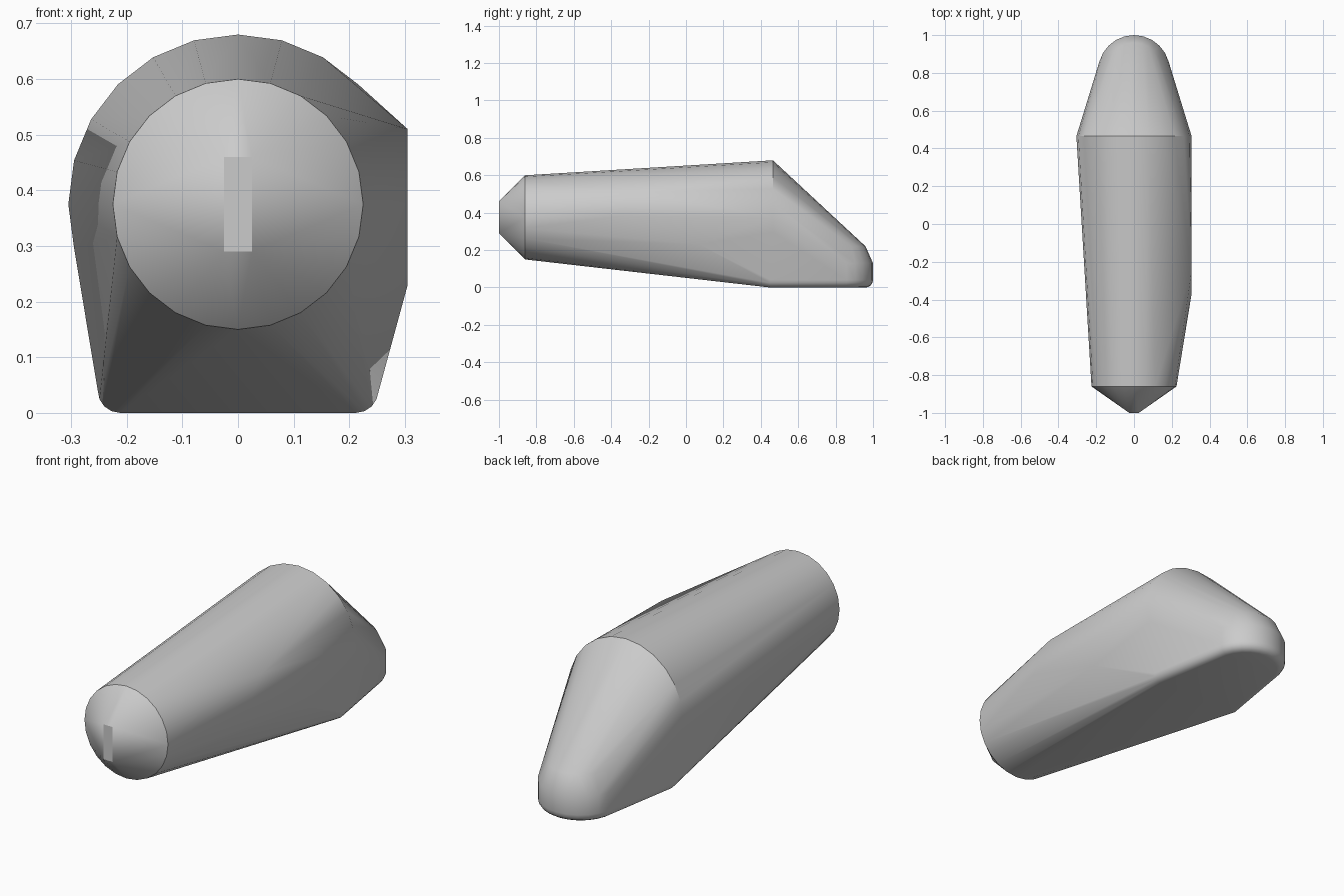
import bpy, bmesh
from math import sin, cos, pi, radians

cube = bpy.data.objects.get("Cube")
if cube:
    bpy.data.objects.remove(cube, do_unlink=True)

grey = bpy.data.materials.new("plain grey")
grey.use_nodes = True
colour = (0.6, 0.6, 0.6, 1)
grey.diffuse_color = colour
grey.node_tree.nodes["Principled BSDF"].inputs["Base Color"].default_value = colour

AXIS_Z = 0.375


def ring(y, r, sides=24):
    """Upright circle across the body."""
    return [(r * sin(2 * pi * i / sides), y, AXIS_Z + r * cos(2 * pi * i / sides))
            for i in range(sides)]


def toe_arc(r, z, steps=12):
    """Half circle around the rounded toe, seen from above."""
    return [(r * cos(pi * i / steps), 0.81 + r * sin(pi * i / steps), z)
            for i in range(steps + 1)]


# Main barrel: small front circle and large rear circle
points = ring(-0.86, 0.225) + ring(0.465, 0.305)

# Nose ends in a narrow upright bar
points += [(x, -1, z) for x in (-0.025, 0.025) for z in (0.29, 0.46)]

# Toe: vertical wall with a chamfer above and a rounded rim below
points += toe_arc(0.15, 0.22) + toe_arc(0.19, 0.13)
for i in range(5):
    a = pi / 2 * i / 4
    inset, z = 0.04 * (1 - cos(a)), 0.04 * (1 - sin(a))
    points += toe_arc(0.19 - inset, z)
    # Heel corners of the sole
    points += [(side * (0.252 - inset), 0.45, z) for side in (-1, 1)]

# Flat panel on the left flank
points += [(0.305, -0.25, 0.51), (0.305, -0.37, 0.38), (0.305, 0.07, 0.23)]

# Stretch one convex skin over all the sections
bm = bmesh.new()
for p in points:
    bm.verts.new(p)
bmesh.ops.remove_doubles(bm, verts=bm.verts, dist=0.0005)
bmesh.ops.convex_hull(bm, input=bm.verts[:])
bmesh.ops.delete(bm, geom=[v for v in bm.verts if not v.link_faces], context='VERTS')
bmesh.ops.dissolve_limit(bm, angle_limit=radians(0.5), verts=bm.verts, edges=bm.edges)
bmesh.ops.recalc_face_normals(bm, faces=bm.faces)

mesh = bpy.data.meshes.new("body_shell")
bm.to_mesh(mesh)
bm.free()
mesh.materials.append(grey)
body = bpy.data.objects.new("body_shell", mesh)
bpy.context.collection.objects.link(body)
bpy.ops.object.select_all(action='DESELECT')
body.select_set(True)
bpy.context.view_layer.objects.active = body
bpy.ops.object.shade_smooth_by_angle(angle=radians(30))
